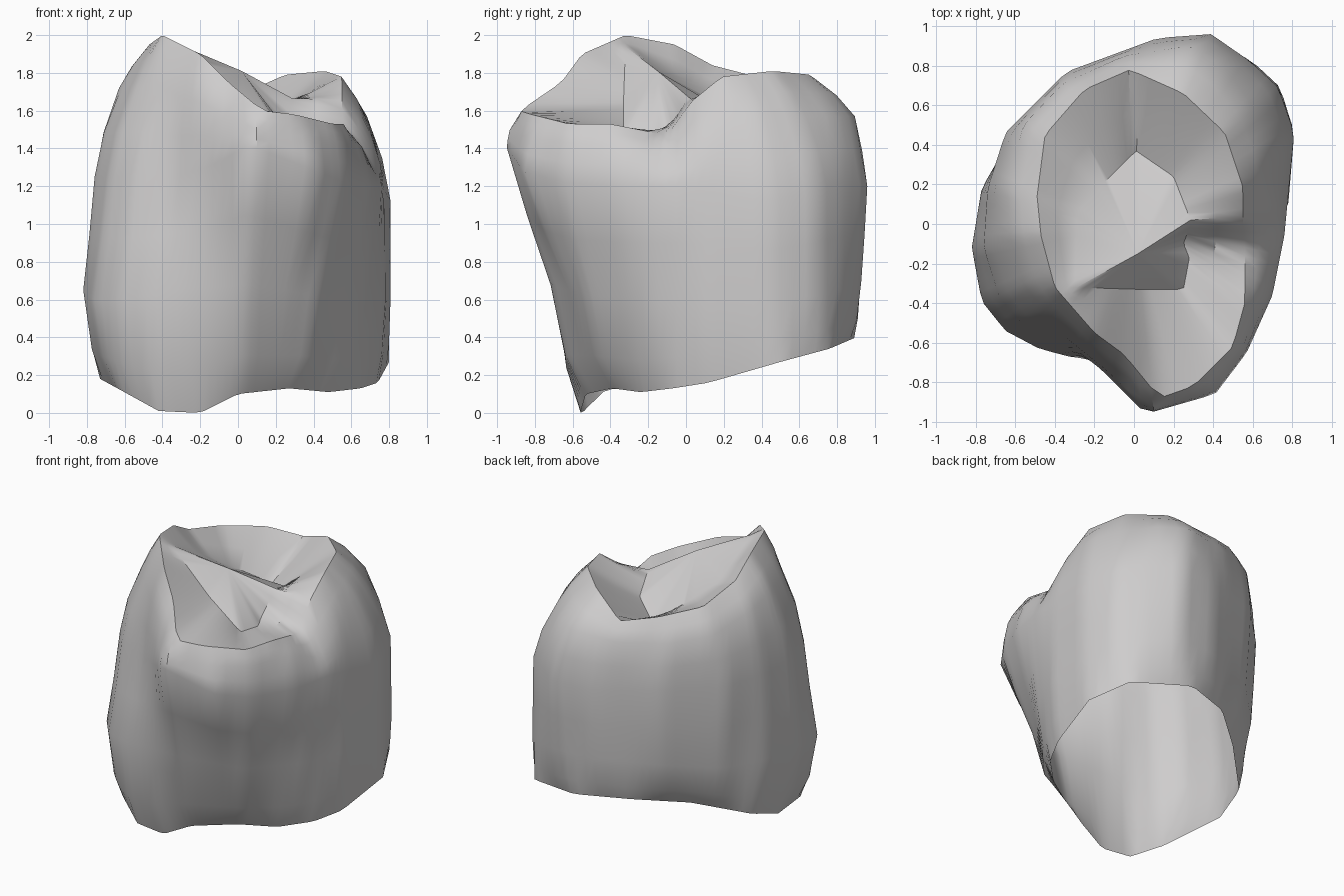
import bpy
import bmesh
import math
from mathutils import Vector

COLUMNS = 90

# Remove the default object
default = bpy.data.objects.get("Cube")
if default:
    bpy.data.objects.remove(default, do_unlink=True)


def material(name, colour):
    mat = bpy.data.materials.new(name)
    mat.use_nodes = True
    mat.diffuse_color = colour
    shader = next(n for n in mat.node_tree.nodes if n.type == "BSDF_PRINCIPLED")
    shader.inputs["Base Color"].default_value = colour
    shader.inputs["Roughness"].default_value = 0.6
    return mat


def heading(point):
    return math.atan2(point.y, point.x) % math.tau


def resample(outline):
    """Turn a rough outline (in hundredths) into evenly spaced columns."""
    points = sorted((Vector(p) / 100 for p in outline), key=heading)
    ring = []
    for column in range(COLUMNS):
        angle = math.tau * column / COLUMNS
        after = next((i for i, p in enumerate(points) if heading(p) > angle), 0)
        a, b = points[after - 1], points[after]
        # Cross the ray at this heading with the outline segment
        ray = Vector((math.cos(angle), math.sin(angle)))
        side_a = ray.x * a.y - ray.y * a.x
        side_b = ray.x * b.y - ray.y * b.x
        t = side_a / (side_a - side_b) if side_a != side_b else 0
        ring.append(a.lerp(b, min(max(t, 0), 1)))
    return ring


def between(ring_a, ring_b, across, up):
    """Blend two rings with separate plan and height factors."""
    blended = []
    for a, b in zip(ring_a, ring_b):
        point = a.lerp(b, across)
        point.z = a.z + (b.z - a.z) * up
        blended.append(point)
    return blended


# Open edge at the bottom, tilted up towards the back
base = resample([
    (65, -7, 13), (74, 12, 16), (80, 50, 27), (67, 76, 34), (26, 90, 40),
    (-10, 77, 41), (-40, 52, 37), (-69, 24, 26), (-73, 0, 18),
    (-62, -43, 12), (-42, -54, 1), (-20, -56, 0), (0, -53, 10), (27, -39, 13),
    (48, -24, 11),
])

# Outline of the lower wall
lower_wall = resample([
    (66, -20, 60), (78, 10, 60), (81, 46, 60), (74, 69, 62), (60, 82, 65),
    (40, 93, 70), (10, 91, 70), (-32, 74, 70), (-61, 46, 65), (-77, 18, 65),
    (-82, -12, 65), (-77, -39, 60), (-65, -54, 60), (-48, -63, 62),
    (-33, -67, 65), (5, -72, 68), (42, -53, 62),
])

# Outline of the upper wall, where the front corner is fullest
upper_wall = resample([
    (70, -36, 120), (76, -6, 120), (81, 46, 112), (73, 69, 118), (59, 82, 122),
    (39, 96, 120), (12, 94, 120), (-34, 77, 125), (-65, 46, 125),
    (-74, 18, 125), (-76, -12, 125), (-68, -37, 125), (-57, -50, 125),
    (-34, -60, 125), (-16, -74, 130), (6, -96, 142), (41, -86, 128),
    (57, -65, 122),
])

# Outline of the shoulder, where the walls turn in to the crest
shoulder = resample([
    (70, -8, 132), (71, 10, 146), (68, 38, 158), (60, 60, 157), (45, 80, 157),
    (28, 90, 157), (-5, 85, 155), (-36, 71, 157), (-56, 50, 160),
    (-64, 18, 168), (-63, -5, 172), (-55, -32, 172), (-44, -44, 172),
    (-22, -64, 165), (-3, -79, 157), (8, -94, 150), (38, -83, 146),
    (55, -63, 143), (65, -32, 142),
])

# Crest line running over the cusps and through the side notch
crest = resample([
    (56, -10, 147), (55, 3, 165), (55, 19, 178), (46, 46, 181), (25, 66, 179),
    (-2, 78, 167), (-25, 68, 172), (-45, 45, 176), (-49, 14, 184),
    (-47, -6, 195), (-40, -32, 200), (-20, -55, 190), (-5, -66, 175),
    (13, -88, 160), (30, -82, 158), (50, -62, 153), (56, -40, 153),
])

# Groove around the inner ridge of the biting surface
groove = resample([
    (29, 1, 167), (20, 24, 158), (1, 37, 150), (-15, 21, 162), (-29, 5, 174),
    (-30, -32, 195), (0, -33, 167), (25, -33, 148), (28, -17, 147),
    (25, -10, 149),
])

rings = [
    base,
    between(base, lower_wall, 0.6, 0.35),
    lower_wall,
    between(lower_wall, upper_wall, 0.55, 0.5),
    upper_wall,
    between(upper_wall, shoulder, 0.35, 0.5),
    shoulder,
    between(shoulder, crest, 0.44, 0.54),
    crest,
    between(crest, groove, 0.5, 0.53),
    groove,
]

# Skin the rings into a thin crown, open underneath
bm = bmesh.new()
loops = [[bm.verts.new(p) for p in ring] for ring in rings]
ridge = bm.verts.new((0.02, -0.15, 1.81))
for i in range(COLUMNS):
    j = (i + 1) % COLUMNS
    for low, high in zip(loops, loops[1:]):
        bm.faces.new((low[i], low[j], high[j], high[i]))
    # Close the biting surface up to the top of the inner ridge
    bm.faces.new((loops[-1][i], loops[-1][j], ridge))

mesh = bpy.data.meshes.new("tooth_crown")
bm.to_mesh(mesh)
bm.free()
mesh.materials.append(material("pale grey", (0.62, 0.61, 0.61, 1)))
crown = bpy.data.objects.new("tooth_crown", mesh)
bpy.context.collection.objects.link(crown)

# Smooth walls with a sharp crest and inner ridge
bpy.ops.object.select_all(action="DESELECT")
crown.select_set(True)
bpy.context.view_layer.objects.active = crown
bpy.ops.object.shade_smooth_by_angle(angle=math.radians(35))
